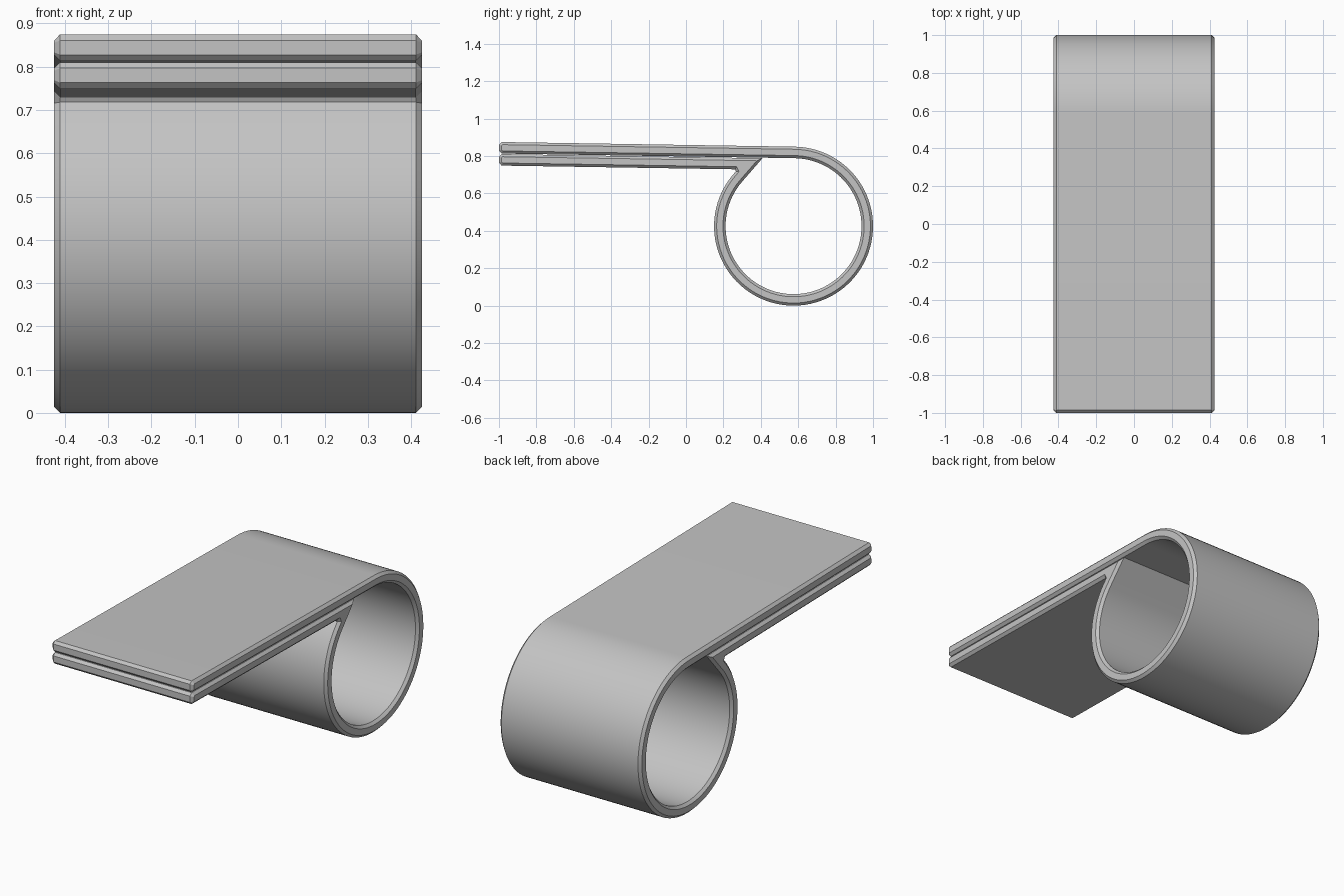
import bpy
import bmesh
import math
from mathutils import Vector

cube = bpy.data.objects.get("Cube")
if cube:
    bpy.data.objects.remove(cube, do_unlink=True)

HALF_WIDTH = 0.425
RADIUS = 0.425
THICK = 0.0615
CHAMFER = 0.014
SLOPE = 0.0159
TIP_TOP = 0.875
GAP = 0.003
STEPS = 80
CENTRE = Vector((1 - RADIUS, RADIUS))
START = math.pi / 2 - math.atan(SLOPE)
END = math.radians(139 - 360)


def on_circle(radius, angle):
    return CENTRE + radius * Vector((math.cos(angle), math.sin(angle)))


def arc(radius):
    return [on_circle(radius, START + (END - START) * i / STEPS) for i in range(STEPS + 1)]


def tangent_to_strap(radius, tip_z):
    """Run on from the end of the loop until it meets a face of the lower strap."""
    p = on_circle(radius, END)
    d = Vector((math.sin(END), -math.cos(END)))
    t = (tip_z - SLOPE * (p.x + 1) - p.y) / (d.y + SLOPE * d.x)
    return p + t * d


def cut_corner(before, corner, after):
    return [corner + CHAMFER * (q - corner).normalized() for q in (before, after)]


def inset(points, amount):
    """Move a clockwise outline inward with mitred corners."""
    result = []
    for i, p in enumerate(points):
        a = (p - points[i - 1]).normalized()
        b = (points[(i + 1) % len(points)] - p).normalized()
        na, nb = Vector((a.y, -a.x)), Vector((b.y, -b.x))
        result.append(p + (na + nb) * amount / (1 + na.dot(nb)))
    return result


# Side outline of the folded strap
upper_top = Vector((-1, TIP_TOP))
upper_low = Vector((-1, TIP_TOP - THICK))
lower_top = Vector((-1, TIP_TOP - THICK - GAP))
lower_low = Vector((-1, TIP_TOP - 2 * THICK - GAP))
outer, inner = arc(RADIUS), arc(RADIUS - THICK)[::-1]
crook = tangent_to_strap(RADIUS, lower_low.y)
fold = tangent_to_strap(RADIUS - THICK, lower_top.y)

outline = cut_corner(upper_low, upper_top, outer[0])
outline += outer
outline += cut_corner(outer[-1], crook, lower_low)
outline += cut_corner(crook, lower_low, lower_top)
outline += cut_corner(lower_low, lower_top, fold)
outline += [fold] + inner
outline += cut_corner(inner[-1], upper_low, upper_top)

# Loft across the width, with chamfered rims
rim = inset(outline, CHAMFER)
shoulder = HALF_WIDTH - CHAMFER
bm = bmesh.new()
rings = []
for x, shape in ((-HALF_WIDTH, rim), (-shoulder, outline), (shoulder, outline), (HALF_WIDTH, rim)):
    rings.append([bm.verts.new((x, p.x, p.y)) for p in shape])
for r, s in zip(rings, rings[1:]):
    for i in range(len(r)):
        bm.faces.new((r[i - 1], r[i], s[i], s[i - 1]))
bm.faces.new(rings[0])
bm.faces.new(rings[-1])
bmesh.ops.recalc_face_normals(bm, faces=bm.faces)
mesh = bpy.data.meshes.new("looped_strap")
bm.to_mesh(mesh)
bm.free()

strap = bpy.data.objects.new("looped_strap", mesh)
bpy.context.collection.objects.link(strap)

# Plain grey
grey = bpy.data.materials.new("plain_grey")
grey.use_nodes = True
colour = (0.55, 0.55, 0.55, 1)
grey.diffuse_color = colour
grey.node_tree.nodes["Principled BSDF"].inputs["Base Color"].default_value = colour
mesh.materials.append(grey)

bpy.ops.object.select_all(action="DESELECT")
strap.select_set(True)
bpy.context.view_layer.objects.active = strap
bpy.ops.object.shade_smooth_by_angle(angle=math.radians(30))
